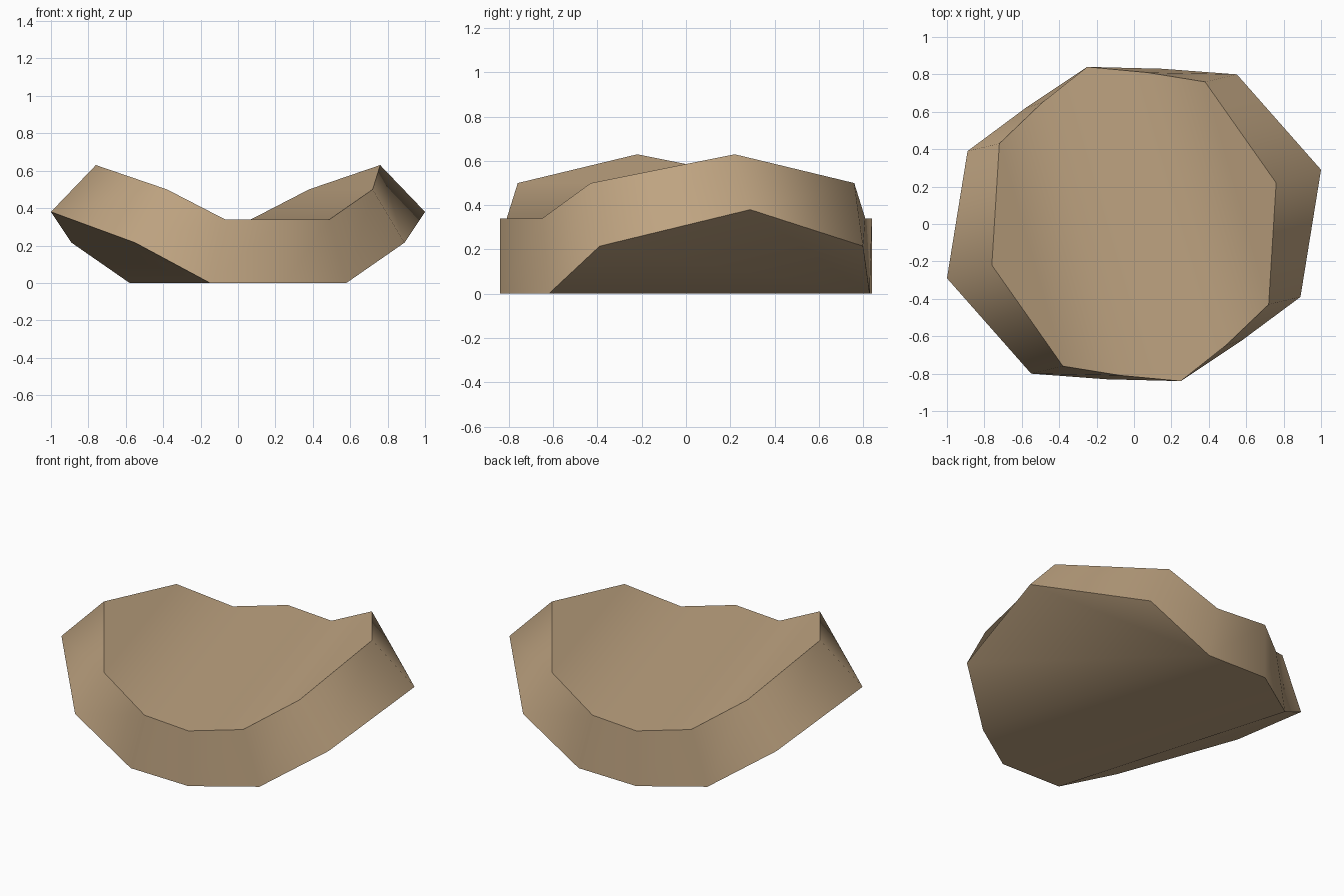
import bpy
import bmesh

cube = bpy.data.objects.get("Cube")
if cube:
    bpy.data.objects.remove(cube, do_unlink=True)

# Tan material
tan = bpy.data.materials.new("warm_tan")
tan.use_nodes = True
color = (0.52, 0.37, 0.22, 1.0)
tan.diffuse_color = color
bsdf = tan.node_tree.nodes["Principled BSDF"]
bsdf.inputs["Base Color"].default_value = color
bsdf.inputs["Roughness"].default_value = 0.9

# Half outlines, counter-clockwise from the tip of the left wing
TOP_HALF = [(0.76, 0.22, 0.63), (0.38, 0.76, 0.50), (0.07, 0.81, 0.34),
            (-0.25, 0.84, 0.34), (-0.49, 0.65, 0.34), (-0.72, 0.43, 0.50)]
BOTTOM_HALF = [(1.0, 0.29, 0.38), (0.55, 0.80, 0.215), (0.15, 0.83, 0),
               (-0.25, 0.84, 0), (-0.58, 0.62, 0), (-0.89, 0.39, 0.215)]


def full_ring(bm, half):
    """Repeat a half outline turned by 180 degrees about z."""
    points = half + [(-x, -y, z) for x, y, z in half]
    return [bm.verts.new(p) for p in points]


def folded_sheet(bm, ring):
    """Flat centre panel with an upward-bent wing on each side."""
    bm.faces.new([ring[i] for i in (2, 3, 4, 8, 9, 10)])
    for start in (-2, 4):
        bm.faces.new([ring[(start + i) % 12] for i in range(5)])


bm = bmesh.new()
top = full_ring(bm, TOP_HALF)
bottom = full_ring(bm, BOTTOM_HALF)
folded_sheet(bm, top)
folded_sheet(bm, bottom)

# Bevelled side wall between the two sheets
for i in range(12):
    j = (i + 1) % 12
    bm.faces.new((bottom[i], bottom[j], top[j], top[i]))
bmesh.ops.recalc_face_normals(bm, faces=bm.faces)

# Smooth surfaces with crisp upper and lower rims
for face in bm.faces:
    face.smooth = True
for ring in (top, bottom):
    for i in range(12):
        bm.edges.get((ring[i], ring[(i + 1) % 12])).smooth = False

mesh = bpy.data.meshes.new("curved_plate")
bm.to_mesh(mesh)
bm.free()
mesh.materials.append(tan)
plate = bpy.data.objects.new("curved_plate", mesh)
bpy.context.collection.objects.link(plate)
